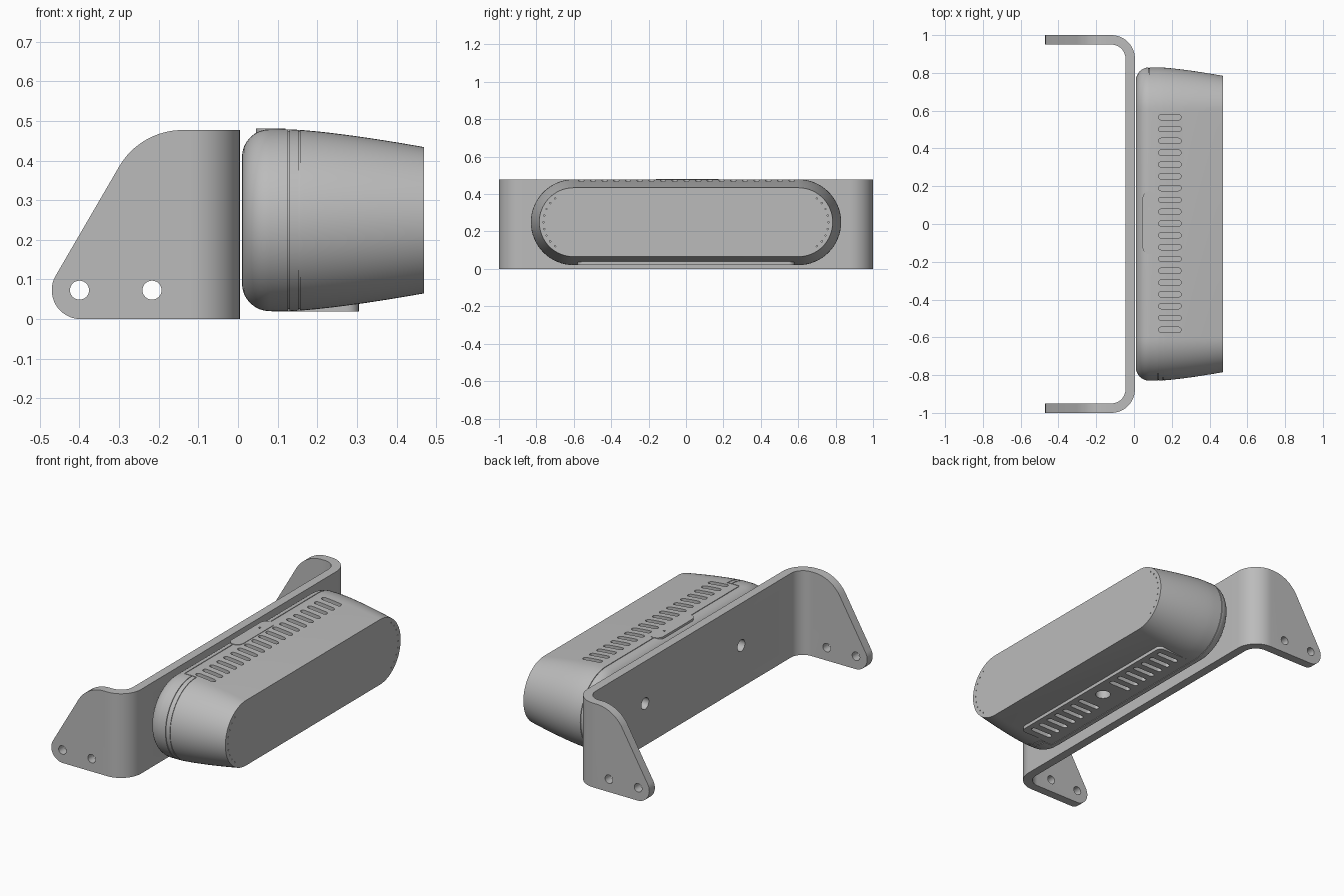
import bpy, bmesh
from math import sin, cos, pi, radians
from mathutils import Vector

if "Cube" in bpy.data.objects:
    bpy.data.objects.remove(bpy.data.objects["Cube"])

grey = bpy.data.materials.new("plain_grey")
grey.use_nodes = True
grey.diffuse_color = (0.5, 0.5, 0.5, 1)
grey.node_tree.nodes["Principled BSDF"].inputs["Base Color"].default_value = (0.5, 0.5, 0.5, 1)

MID_Z = 0.2495   # height of the housing axis
HALF = 0.60      # half length of the straight part of the housing


def finish(name, bm):
    bmesh.ops.recalc_face_normals(bm, faces=bm.faces)
    mesh = bpy.data.meshes.new(name)
    bm.to_mesh(mesh)
    bm.free()
    mesh.materials.append(grey)
    obj = bpy.data.objects.new(name, mesh)
    bpy.context.collection.objects.link(obj)
    return obj


def prism(bm, points, axis, low, high):
    """Extrude a 2D outline along an axis between two levels."""
    def place(p, level):
        a, b = p
        return {"x": (level, a, b), "y": (a, level, b), "z": (a, b, level)}[axis]
    bottom = [bm.verts.new(place(p, low)) for p in points]
    top = [bm.verts.new(place(p, high)) for p in points]
    bm.faces.new(bottom)
    bm.faces.new(top)
    for i in range(len(points)):
        j = (i + 1) % len(points)
        bm.faces.new((bottom[i], bottom[j], top[j], top[i]))


def arc(cx, cy, r, start, end, steps=12):
    return [(cx + r * cos(radians(start + (end - start) * i / steps)),
             cy + r * sin(radians(start + (end - start) * i / steps)))
            for i in range(steps + 1)]


def circle(cx, cy, r, steps=32):
    return arc(cx, cy, r, 0, 360, steps)[:-1]


def capsule(x0, x1, y, r):
    """Slot outline running along its first coordinate."""
    return arc(x1 - r, y, r, -90, 90, 8) + arc(x0 + r, y, r, 90, 270, 8)


def rounded(x0, x1, y0, y1, r):
    return (arc(x1 - r, y0 + r, r, -90, 0, 6) + arc(x1 - r, y1 - r, r, 0, 90, 6)
            + arc(x0 + r, y1 - r, r, 90, 180, 6) + arc(x0 + r, y0 + r, r, 180, 270, 6))


def boolean(obj, cutter, operation="DIFFERENCE"):
    cutter.hide_render = True
    mod = obj.modifiers.new("cut", "BOOLEAN")
    mod.operation, mod.object, mod.solver = operation, cutter, "EXACT"
    graph = bpy.context.evaluated_depsgraph_get()
    mesh = bpy.data.meshes.new_from_object(obj.evaluated_get(graph))
    obj.modifiers.clear()
    obj.data = mesh
    bpy.data.objects.remove(cutter)


def smooth(obj):
    bpy.ops.object.select_all(action="DESELECT")
    obj.select_set(True)
    bpy.context.view_layer.objects.active = obj
    bpy.ops.object.shade_smooth_by_angle(angle=radians(30))


# Bracket: bent strip trimmed to the side outline of its arms
bm = bmesh.new()
outer = [(-0.47, -1)] + arc(-0.12, -0.875, 0.125, -90, 0) + arc(-0.12, 0.875, 0.125, 0, 90) + [(-0.47, 1)]
inner = [(-0.47, 0.95)] + arc(-0.12, 0.875, 0.075, 90, 0) + arc(-0.12, -0.875, 0.075, 0, -90) + [(-0.47, -0.95)]
prism(bm, outer + inner, "z", 0, 0.477)
bracket = finish("bracket", bm)

bm = bmesh.new()
side = [(0.1, -0.1), (0.1, 0.6), (-0.14, 0.6)] + arc(-0.14, 0.292, 0.185, 90, 150, 16)
side += arc(-0.397, 0.073, 0.073, 150, 270, 16) + [(-0.397, -0.1)]
# trim only the arms' sloped ends, leaving the straight edges untouched
prism(bm, side, "y", -1.2, 1.2)
boolean(bracket, finish("bracket_outline", bm), "INTERSECT")

bm = bmesh.new()
for x in (-0.4, -0.217):
    prism(bm, circle(x, 0.073, 0.024), "y", -1.2, 1.2)
boolean(bracket, finish("arm_holes", bm))
bm = bmesh.new()
for y in (-0.43, 0.43):
    prism(bm, circle(y, 0.238, 0.033), "x", -0.1, 0.1)
boolean(bracket, finish("plate_holes", bm))
smooth(bracket)


# Housing: stadium sections lofted along x
def stadium(r, steps=32):
    return arc(HALF, MID_Z, r, -90, 90, steps) + arc(-HALF, MID_Z, r, 90, 270, steps)


profile = [(0.08 - 0.07 * cos(a * pi / 16), 0.1595 + 0.07 * sin(a * pi / 16)) for a in range(9)]
profile += [(0.13 + 0.34 * t / 10, 0.2295 - 0.045 * (t / 10) ** 1.35) for t in range(11)]
bm = bmesh.new()
rings = [[bm.verts.new((x, y, z)) for y, z in stadium(r)] for x, r in profile]
for a, b in zip(rings, rings[1:]):
    for i in range(len(a)):
        j = (i + 1) % len(a)
        bm.faces.new((a[i], a[j], b[j], b[i]))
bm.faces.new(rings[0])
bm.faces.new(rings[-1])
housing = finish("housing", bm)


# Seams: thin grooves swept along part of the stadium
def seam(bm, x, sign, start):
    w, deep, top = 0.002, 0.225, 0.24
    def path(r):
        line = [(sign * start, MID_Z - r)] + [(sign * y, z) for y, z in arc(HALF, MID_Z, r, -90, 90, 32)]
        return line + [(sign * start, MID_Z + r)]
    prism(bm, path(top) + path(deep)[::-1], "x", x - w, x + w)


bm = bmesh.new()
seam(bm, 0.08, 1, -0.585)
seam(bm, 0.128, -1, 0.595)
seam(bm, 0.155, -1, 0.595)
boolean(housing, finish("seam_cutter", bm))
bm = bmesh.new()
for z0, z1 in ((0.0, MID_Z - 0.225), (MID_Z + 0.225, 0.55)):
    prism(bm, rounded(0.08, 0.157, -0.595, -0.591, 0.001), "z", z0, z1)
boolean(housing, finish("step_cutter", bm))

# Top vents and indicator pinholes on the front face
bm = bmesh.new()
for i in range(19):
    prism(bm, capsule(0.13, 0.25, -0.56 + i * 0.0625, 0.014), "z", 0.445, 0.6)
for sign in (-1, 1):
    for k in range(-4, 5):
        a = radians(k * 13)
        prism(bm, circle(sign * (HALF + 0.162 * cos(a)), MID_Z + 0.162 * sin(a), 0.004, 8), "x", 0.46, 0.5)
boolean(housing, finish("vent_cutter", bm))

# Base pad, with vents and the mounting hole sunk into it
bm = bmesh.new()
prism(bm, rounded(0.085, 0.305, -0.58, 0.58, 0.03), "z", 0.0195, 0.08)
boolean(housing, finish("base_pad", bm), "UNION")
bm = bmesh.new()
for sign in (-1, 1):
    for i in range(7):
        prism(bm, capsule(0.14, 0.275, sign * (0.13 + i * 0.066), 0.014), "z", -0.1, 0.05)
prism(bm, circle(0.217, 0, 0.04), "z", -0.1, 0.08)
boolean(housing, finish("base_cutter", bm))
smooth(housing)

# Button plate on top with a pinhole
bm = bmesh.new()
prism(bm, [(x, y) for y, x in capsule(-0.16, 0.175, 0.0825, 0.0375)], "z", 0.455, 0.4815)
button = finish("button_plate", bm)
bm = bmesh.new()
prism(bm, circle(0.08, 0.08, 0.007, 16), "z", 0.47, 0.5)
boolean(button, finish("pinhole_cutter", bm))
smooth(button)
